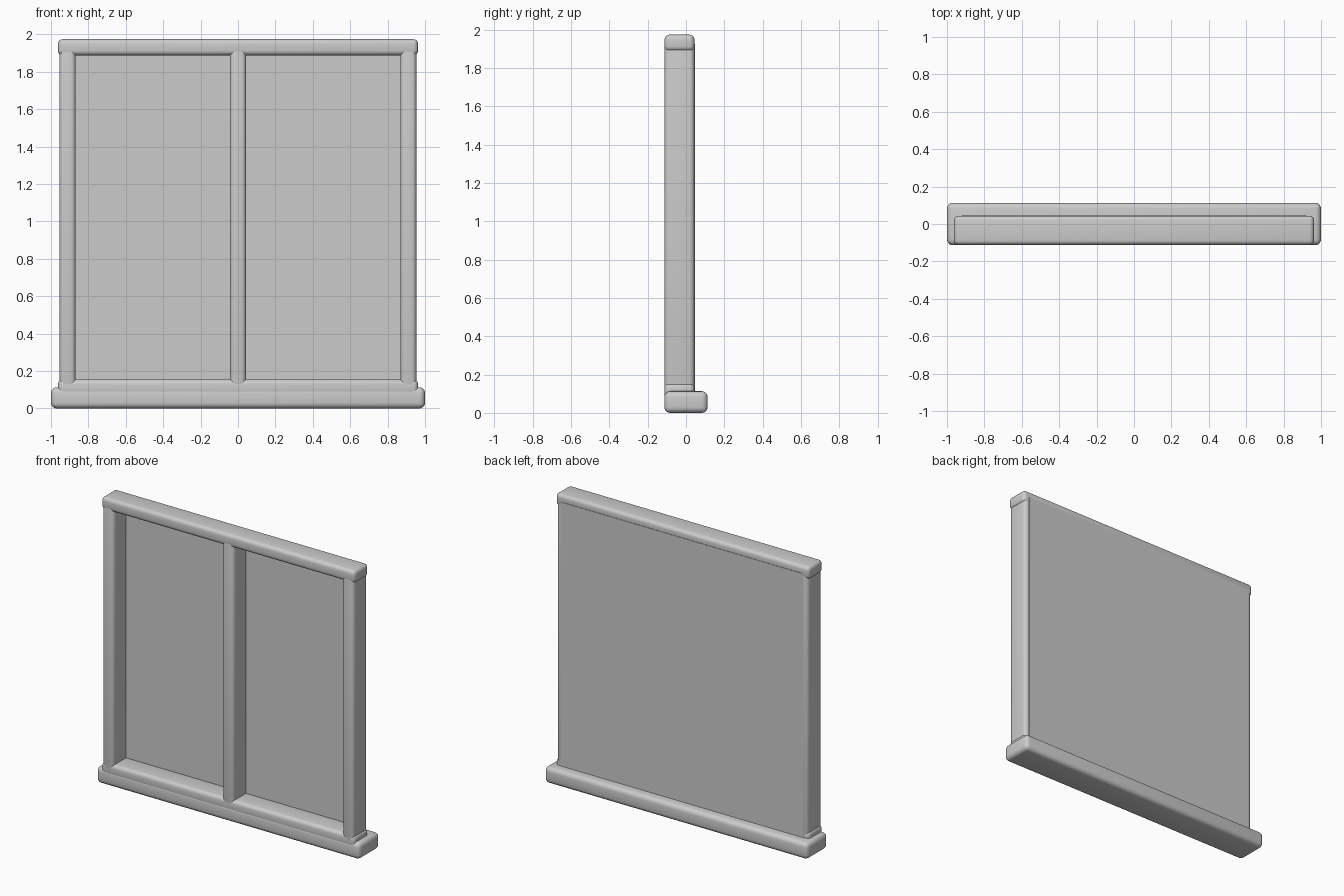
import bpy

if "Cube" in bpy.data.objects:
    bpy.data.objects.remove(bpy.data.objects["Cube"])


def box(name, x, y, z, radius=0.0):
    """Box from (min, max) extents with optional rounded edges."""
    bpy.ops.mesh.primitive_cube_add(size=1, location=[sum(r) / 2 for r in (x, y, z)])
    ob = bpy.context.object
    ob.name = name
    ob.scale = [r[1] - r[0] for r in (x, y, z)]
    bpy.ops.object.transform_apply(location=False, rotation=False, scale=True)
    if radius:
        bevel = ob.modifiers.new("rounding", 'BEVEL')
        bevel.width = radius
        bevel.segments = 4
        bpy.ops.object.modifier_apply(modifier=bevel.name)
        bpy.ops.object.shade_smooth_by_angle()
    return ob


frame_y = (-0.112, 0.044)

# Projecting sill at the base
box("sill", (-1, 1), (-0.113, 0.113), (0, 0.113), 0.03)

# Horizontal rails
box("bottom_rail", (-0.963, 0.963), frame_y, (0.07, 0.155), 0.025)
box("top_rail", (-0.963, 0.963), frame_y, (1.888, 1.974), 0.025)

# Two side posts and the central mullion
for name, cx in (("left_post", -0.911), ("mullion", 0), ("right_post", 0.911)):
    box(name, (cx - 0.043, cx + 0.043), frame_y, (0.09, 1.93), 0.025)

# Backing panel closing both openings
box("back_panel", (-0.92, 0.92), (0.033, 0.047), (0.1, 1.925))

# Thin strip laid on the left pane
box("pane_strip", (-0.51, -0.295), (0.030, 0.040), (0.258, 1.925))
